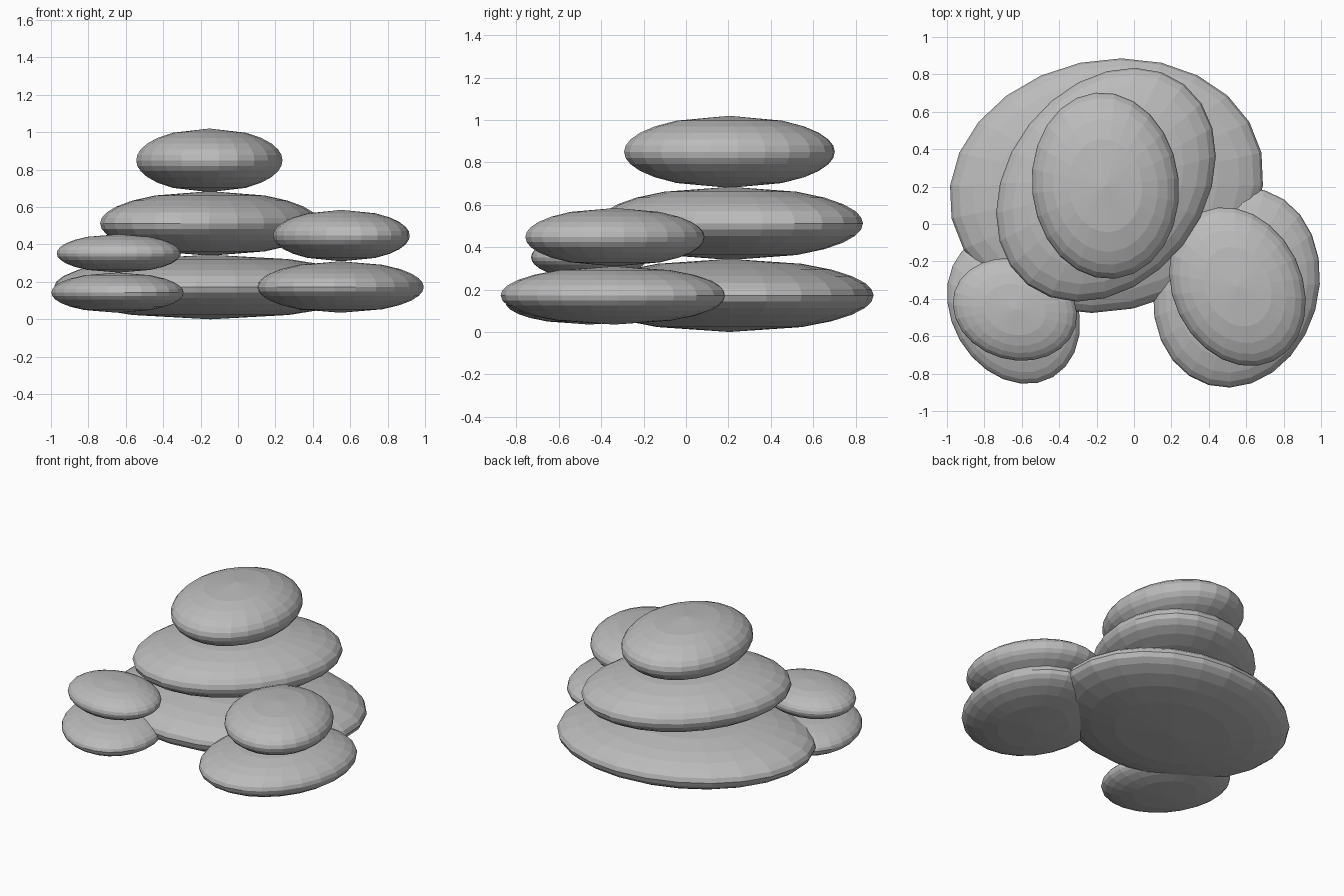
import bpy, bmesh
from math import cos, sin, radians, sqrt, tau
from mathutils import Matrix

cube = bpy.data.objects.get("Cube")
if cube:
    bpy.data.objects.remove(cube, do_unlink=True)

# Plain stone colour
stone_grey = bpy.data.materials.new("stone_grey")
stone_grey.use_nodes = True
colour = (0.5, 0.5, 0.5, 1)
stone_grey.diffuse_color = colour
bsdf = stone_grey.node_tree.nodes["Principled BSDF"]
bsdf.inputs["Base Color"].default_value = colour
bsdf.inputs["Roughness"].default_value = 0.8

SEGMENTS = 24
# Ring radii crowd towards the rim, leaving a broad cap on each side
RADII = [0.5, 0.71, 0.85, 0.94, 0.985]
PROFILE = ([(r, sqrt(1 - r * r)) for r in RADII] + [(1, 0)]
           + [(r, -sqrt(1 - r * r)) for r in reversed(RADII)])


def stone(name, x, y, bottom, top, long, short, turn):
    """Flattened pebble: stacked elliptical rings closed by a fan at each pole."""
    bm = bmesh.new()
    rings = [[bm.verts.new((r * cos(tau * i / SEGMENTS), r * sin(tau * i / SEGMENTS), h))
              for i in range(SEGMENTS)] for r, h in PROFILE]
    upper, lower = bm.verts.new((0, 0, 1)), bm.verts.new((0, 0, -1))
    for i in range(SEGMENTS):
        j = (i + 1) % SEGMENTS
        bm.faces.new((upper, rings[0][i], rings[0][j]))
        bm.faces.new((lower, rings[-1][j], rings[-1][i]))
        for a, b in zip(rings, rings[1:]):
            bm.faces.new((a[i], b[i], b[j], a[j]))
    size = Matrix.Diagonal((long, short, (top - bottom) / 2, 1))
    bm.transform(Matrix.Rotation(radians(turn), 4, "Z") @ size)
    mesh = bpy.data.meshes.new(name)
    bm.to_mesh(mesh)
    bm.free()
    mesh.materials.append(stone_grey)
    obj = bpy.data.objects.new(name, mesh)
    obj.location = (x, y, (bottom + top) / 2)
    bpy.context.collection.objects.link(obj)


# Main stack of three
stone("main_base_stone", -0.147, 0.205, 0, 0.345, 0.847, 0.672, 12)
stone("main_middle_stone", -0.15, 0.21, 0.34, 0.685, 0.68, 0.523, 52)
stone("main_top_stone", -0.153, 0.205, 0.68, 1.02, 0.5, 0.393, 96)

# Left pair
stone("left_lower_stone", 0.548, -0.34, 0.035, 0.31, 0.542, 0.438, 74)
stone("left_upper_stone", 0.553, -0.335, 0.31, 0.585, 0.442, 0.345, -64)

# Right pair
stone("right_lower_stone", -0.644, -0.455, 0.035, 0.25, 0.42, 0.332, -60)
stone("right_upper_stone", -0.637, -0.457, 0.25, 0.455, 0.337, 0.269, -16)
